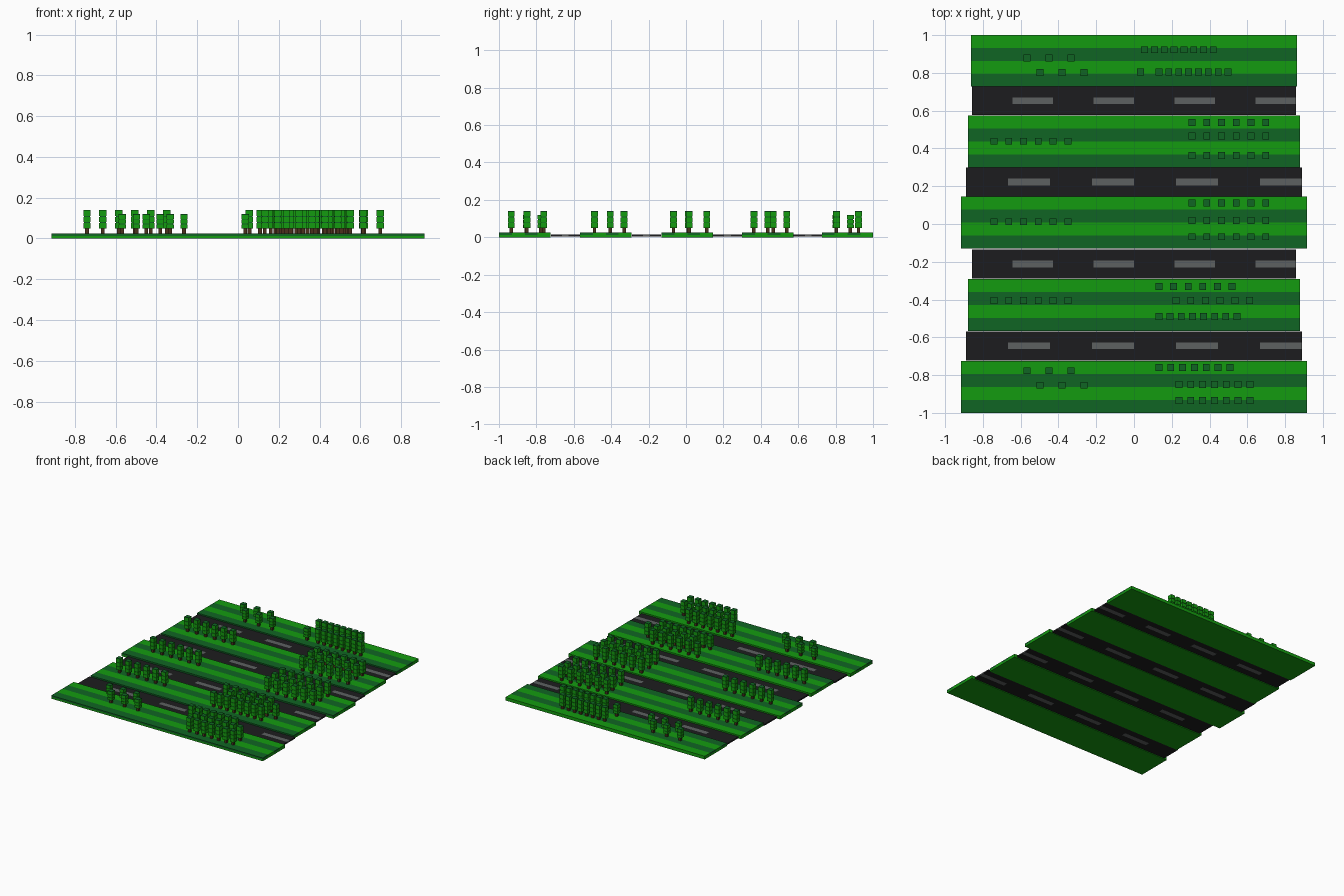
import bpy

if "Cube" in bpy.data.objects:
    bpy.data.objects.remove(bpy.data.objects["Cube"])


def material(name, rgb):
    m = bpy.data.materials.new(name)
    m.diffuse_color = (*rgb, 1)
    m.use_nodes = True
    m.node_tree.nodes["Principled BSDF"].inputs["Base Color"].default_value = m.diffuse_color
    return m


LIGHT = material("light_green", (0.007, 0.33, 0.005))
DARK = material("dark_green", (0.005, 0.13, 0.017))
ASPHALT = material("asphalt", (0.012, 0.012, 0.013))
PAINT = material("road_paint", (0.11, 0.12, 0.12))
BARK = material("bark", (0.07, 0.03, 0.012))
MATS = [LIGHT, DARK, ASPHALT, PAINT, BARK]

QUADS = [(0, 2, 3, 1), (4, 5, 7, 6), (0, 1, 5, 4),
         (2, 6, 7, 3), (0, 4, 6, 2), (1, 3, 7, 5)]


def boxes_mesh(name, boxes):
    """Mesh of boxes, each given as (x range, y range, z range, material)."""
    verts, faces, slots = [], [], []
    for xs, ys, zs, mat in boxes:
        n = len(verts)
        verts += [(x, y, z) for z in zs for y in ys for x in xs]
        faces += [tuple(n + i for i in q) for q in QUADS]
        slots += [MATS.index(mat)] * 6
    me = bpy.data.meshes.new(name)
    me.from_pydata(verts, [], faces)
    for m in MATS:
        me.materials.append(m)
    for p, s in zip(me.polygons, slots):
        p.material_index = s
    return me


def place(name, me, loc=(0, 0, 0)):
    ob = bpy.data.objects.new(name, me)
    ob.location = loc
    bpy.context.collection.objects.link(ob)


# Grass strips: light turf with two dark mown bands
for top, bottom, half in [(1.0, 0.727, 0.862), (0.575, 0.299, 0.878),
                          (0.145, -0.131, 0.915), (-0.291, -0.567, 0.878),
                          (-0.724, -1.0, 0.915)]:
    s = (top - bottom) / 4
    xs = (-half, half)
    parts = [(xs, (bottom, top), (0, 0.012), LIGHT)]
    for i in range(4):
        y = top - s * i
        parts.append((xs, (y - s, y), (0.012, 0.025), DARK if i % 2 else LIGHT))
    place("grass_strip", boxes_mesh("grass_strip", parts))

# Roads: eight segments with painted dashes in every second one
for mid, half in [(0.653, 0.857), (0.222, 0.889), (-0.211, 0.857), (-0.645, 0.889)]:
    parts = [((-half, half), (mid - 0.077, mid - 0.018), (0.004, 0.015), ASPHALT),
             ((-half, half), (mid + 0.018, mid + 0.077), (0.004, 0.015), ASPHALT)]
    for i in range(8):
        x = -half + i * half / 4
        parts.append(((x, x + half / 4), (mid - 0.018, mid + 0.018),
                      (0.004, 0.015), PAINT if i % 2 else ASPHALT))
    place("road", boxes_mesh("road", parts))


def tree_mesh(name, top):
    """Square trunk and three leaf blocks with dark layers between them."""
    base, r, t = 0.05, 0.018, 0.009
    h = (top - base) / 3
    parts = [((-t, t), (-t, t), (0.024, base), BARK)]
    for i in range(3):
        z = base + i * h
        gap = z + h - 0.004
        parts.append(((-r, r), (-r, r), (z, gap), LIGHT))
        w = r if i == 2 else r - 0.003
        parts.append(((-w, w), (-w, w), (gap, z + h), DARK))
    return boxes_mesh(name, parts)


TALL = tree_mesh("tall_tree", 0.14)
SHORT = tree_mesh("short_tree", 0.12)


def row(me, y, x0, x1, n):
    for i in range(n):
        x = x0 + (x1 - x0) * i / max(n - 1, 1)
        place(me.name, me, (x, y, 0))


# Tall tree rows on the right
row(TALL, 0.922, 0.056, 0.42, 8)
row(TALL, 0.805, 0.132, 0.498, 8)
for y in (0.538, 0.466, 0.363, 0.111, 0.018, -0.067):
    row(TALL, y, 0.307, 0.698, 6)
row(TALL, -0.331, 0.132, 0.519, 6)
row(TALL, -0.405, 0.222, 0.612, 6)
row(TALL, -0.489, 0.132, 0.545, 8)
row(TALL, -0.76, 0.132, 0.508, 7)
row(TALL, -0.85, 0.238, 0.614, 7)
row(TALL, -0.934, 0.238, 0.614, 7)

# Tall tree rows on the left
for y in (0.438, 0.012, -0.405):
    row(TALL, y, -0.741, -0.35, 6)

# Scattered short trees
for y in (0.879, -0.777):
    row(SHORT, y, -0.567, -0.333, 3)
for y in (0.802, -0.854):
    row(SHORT, y, -0.498, -0.265, 3)
row(SHORT, 0.805, 0.035, 0.035, 1)
